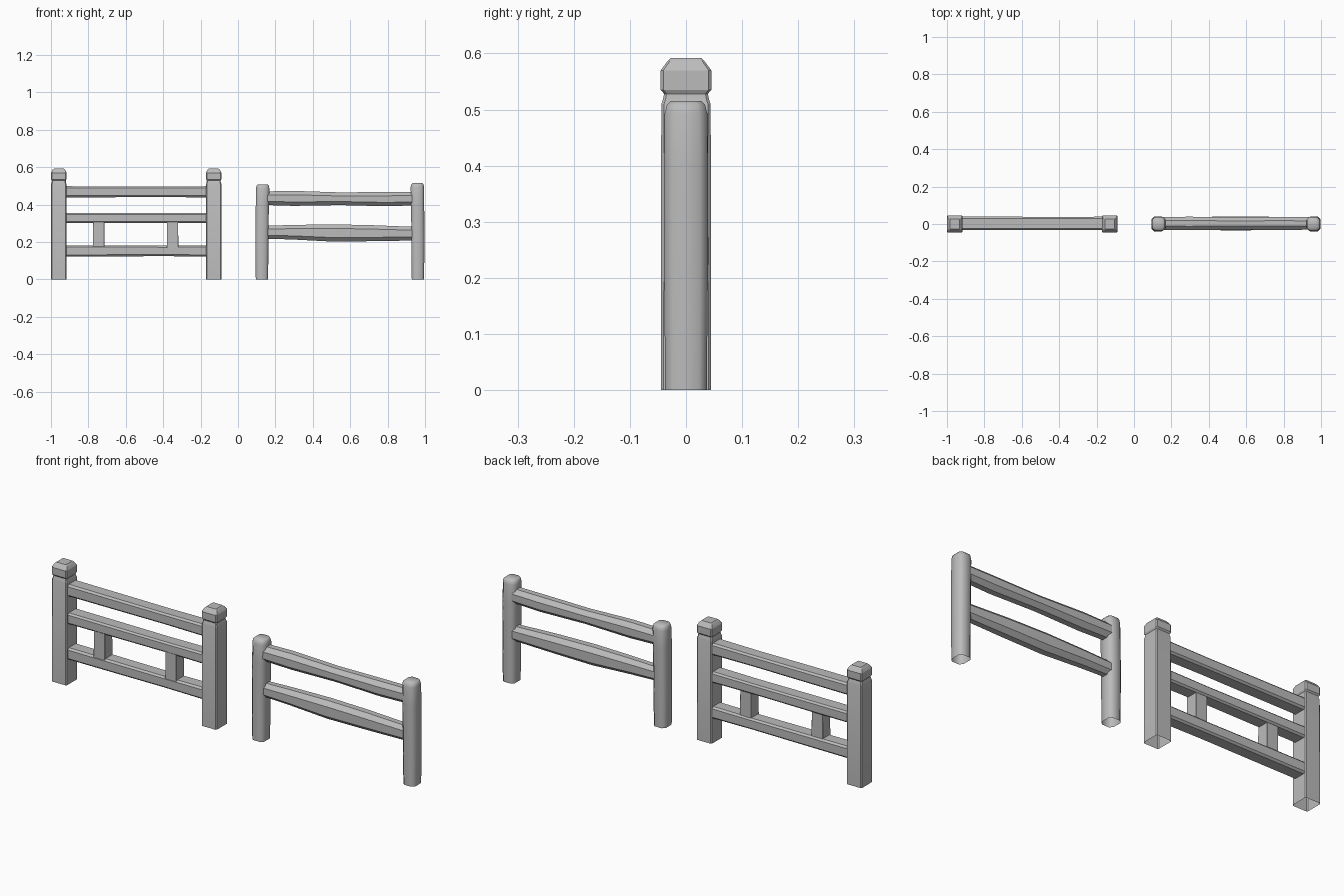
import bpy, bmesh, math
from mathutils import Vector

cube = bpy.data.objects.get("Cube")
if cube:
    bpy.data.objects.remove(cube)

GREY = (0.5, 0.5, 0.5, 1)
mat = bpy.data.materials.new("plain grey")
mat.use_nodes = True
mat.diffuse_color = GREY
bsdf = mat.node_tree.nodes["Principled BSDF"]
bsdf.inputs["Base Color"].default_value = GREY
bsdf.inputs["Roughness"].default_value = 0.8


def ring(a, b, cut):
    """Chamfered rectangle with half sizes a, b; each corner is cut back by a fraction."""
    c = min(a, b) * cut
    return [(a, b - c), (a - c, b), (c - a, b), (-a, b - c),
            (-a, c - b), (c - a, -b), (a - c, -b), (a, c - b)]


def loft(name, sections, along, cut=0.2, caps=(True, True), angle=35):
    """Skin sections of (centre, half a, half b) along the x or z axis."""
    bm = bmesh.new()
    loops = []
    for centre, a, b in sections:
        loop = []
        for u, v in ring(a, b, cut):
            offset = Vector((u, v, 0)) if along == "z" else Vector((0, u, v))
            loop.append(bm.verts.new(Vector(centre) + offset))
        loops.append(loop)
    for low, high in zip(loops, loops[1:]):
        for i in range(len(low)):
            j = (i + 1) % len(low)
            bm.faces.new((low[i], low[j], high[j], high[i]))
    if caps[0]:
        bm.faces.new(loops[0][::-1])
    if caps[1]:
        bm.faces.new(loops[-1])
    mesh = bpy.data.meshes.new(name)
    bm.to_mesh(mesh)
    bm.free()
    mesh.materials.append(mat)
    obj = bpy.data.objects.new(name, mesh)
    bpy.context.collection.objects.link(obj)
    bpy.ops.object.select_all(action="DESELECT")
    obj.select_set(True)
    bpy.context.view_layer.objects.active = obj
    bpy.ops.object.shade_smooth_by_angle(angle=math.radians(angle))
    return obj


def post(name, x, profile, cut, angle):
    """Upright with an open foot; profile rows are (z, half x, half y, lean in x)."""
    rows = [((x + lean, 0, z), a, b) for z, a, b, lean in profile]
    loft(name, rows, "z", cut, (False, True), angle)


def rail(name, x0, x1, rows, cut, y=0.003):
    """Horizontal beam; rows are (fraction, z, half depth, half height)."""
    sections = [((x0 + (x1 - x0) * t, y, z), d, h) for t, z, d, h in rows]
    loft(name, sections, "x", cut)


# Ornate fence: square posts with a necked, bevelled cap
ornate = [(0, .042, .045, 0), (.51, .041, .044, 0), (.518, .038, .041, 0),
          (.528, .037, .039, 0), (.535, .041, .045, 0), (.57, .041, .045, 0),
          (.585, .034, .034, 0), (.592, .026, .027, 0)]
for side, x in (("right", -.958), ("left", -.13)):
    post(f"ornate_post_{side}", x, ornate, .12, 25)

# Ornate fence: three squared rails with a slight uneven sag
for name, z, h in (("top", .468, .030), ("middle", .328, .028), ("bottom", .152, .030)):
    rail(f"ornate_rail_{name}", -.93, -.16,
         [(0, z, .036, h), (.35, z, .036, h - .001),
          (.7, z, .035, h - .002), (1, z, .036, h)], .3)

# Ornate fence: two short blocks between the lower rails
for side, x in (("right", -.745), ("left", -.35)):
    loft(f"ornate_block_{side}",
         [((x, 0, .17), .031, .031), ((x, 0, .31), .03, .03)], "z", .04)

# Plain fence: rounded, slightly leaning posts
for side, x, top, lean in (("right", .128, .507, .004), ("left", .962, .515, -.003)):
    post(f"plain_post_{side}", x,
         [(0, .033, .037, 0), (.22, .035, .039, 0), (.4, .035, .039, lean / 2),
          (top - .022, .036, .038, lean), (top - .007, .033, .034, lean),
          (top, .026, .027, lean)], .42, 50)

# Plain fence: log rails, the lower one swelling in the middle
rail("plain_rail_top", .13, .96,
     [(0, .434, .034, .036), (.2, .433, .036, .040), (.5, .431, .033, .034),
      (.8, .429, .035, .038), (1, .432, .033, .036)], .58)
rail("plain_rail_bottom", .13, .96,
     [(0, .252, .030, .034), (.2, .252, .034, .039), (.45, .248, .037, .046),
      (.7, .247, .036, .043), (1, .244, .031, .036)], .58)
